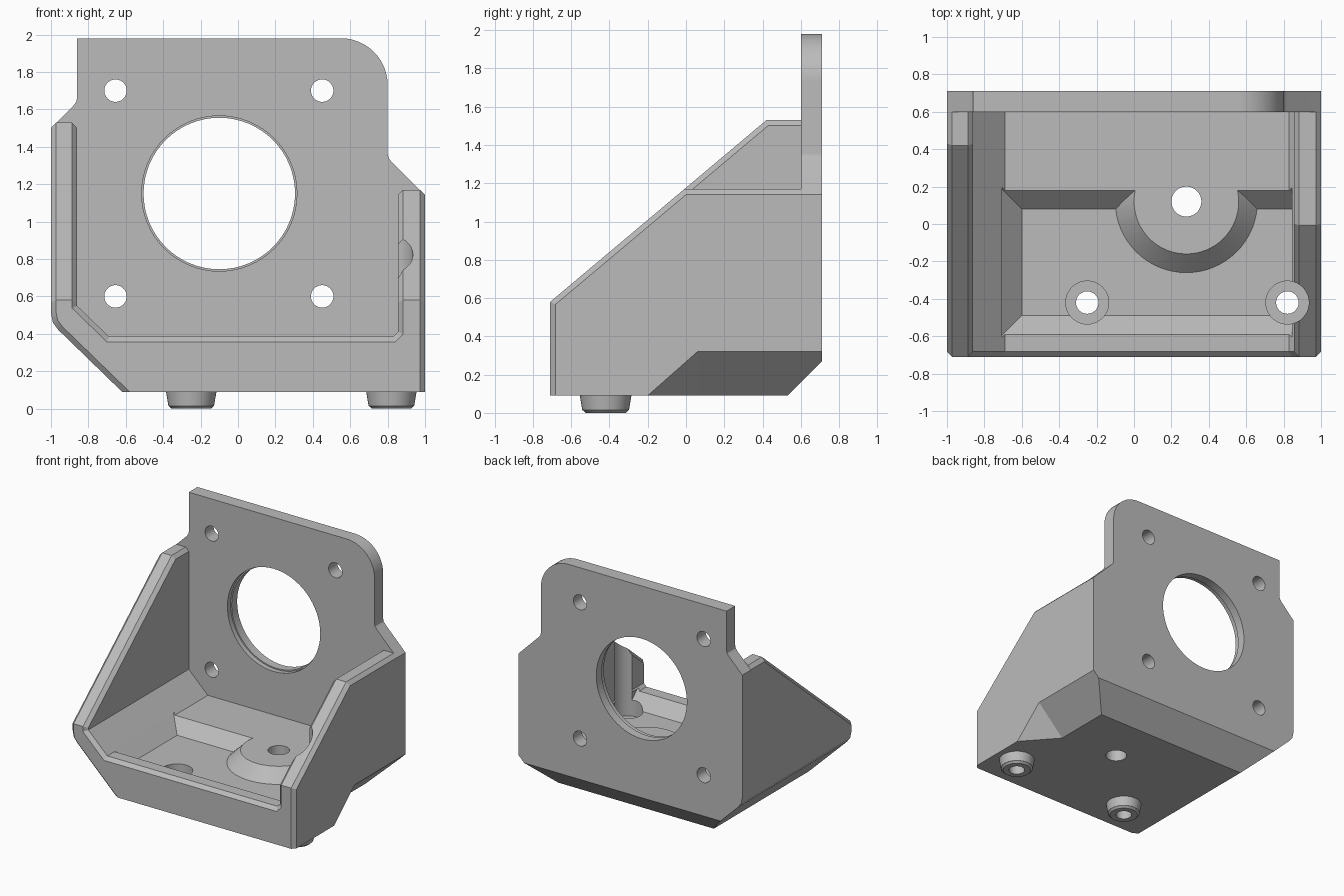
import bpy, bmesh, math
from mathutils import Matrix, Vector

if "Cube" in bpy.data.objects:
    bpy.data.objects.remove(bpy.data.objects["Cube"], do_unlink=True)

grey = bpy.data.materials.new("light_grey")
grey.use_nodes = True
COLOUR = (0.5, 0.5, 0.5, 1)
grey.diffuse_color = COLOUR
grey.node_tree.nodes["Principled BSDF"].inputs["Base Color"].default_value = COLOUR


def make(name, bm):
    bmesh.ops.recalc_face_normals(bm, faces=bm.faces)
    mesh = bpy.data.meshes.new(name)
    bm.to_mesh(mesh)
    bm.free()
    obj = bpy.data.objects.new(name, mesh)
    bpy.context.scene.collection.objects.link(obj)
    return obj


def loft(name, ring_a, ring_b):
    """Solid between two matching rings of points."""
    bm = bmesh.new()
    a = [bm.verts.new(p) for p in ring_a]
    b = [bm.verts.new(p) for p in ring_b]
    bm.faces.new(a)
    bm.faces.new(b)
    for i in range(len(a)):
        j = (i + 1) % len(a)
        bm.faces.new((a[i], a[j], b[j], b[i]))
    return make(name, bm)


def prism(name, pts, axis, lo, hi):
    place = (lambda p, d: (d, *p)) if axis == "x" else (lambda p, d: (p[0], d, p[1]))
    return loft(name, [place(p, lo) for p in pts], [place(p, hi) for p in pts])


def cone(name, centre, r1, r2, lo, hi, axis="z"):
    bm = bmesh.new()
    if axis == "z":
        m = Matrix.Translation((*centre, (lo + hi) / 2))
    else:
        m = Matrix.Translation((centre[0], (lo + hi) / 2, centre[1])) @ Matrix.Rotation(math.pi / 2, 4, "X")
    bmesh.ops.create_cone(bm, cap_ends=True, segments=64, radius1=r1, radius2=r2,
                          depth=hi - lo, matrix=m)
    return make(name, bm)


def combine(obj, tool, operation="DIFFERENCE"):
    mod = obj.modifiers.new("cut", "BOOLEAN")
    mod.operation, mod.solver, mod.object = operation, "EXACT", tool
    bpy.context.view_layer.update()
    graph = bpy.context.evaluated_depsgraph_get()
    mesh = bpy.data.meshes.new_from_object(obj.evaluated_get(graph))
    obj.modifiers.clear()
    obj.data = mesh
    bpy.data.objects.remove(tool, do_unlink=True)


def side_chamfer():
    """Cutter for the lower left edge, with a slanted front end."""
    section = [(-0.3, -0.54), (0.23, 0.06), (0.23, 1), (-0.3, 1)]
    ring = lambda t: [(1 - s / 2 + t, y, 0.09 + s / 2 + t) for s, y in section]
    return loft("side_chamfer", ring(-1), ring(1))


def finish(obj):
    obj.data.materials.clear()
    obj.data.materials.append(grey)
    for p in obj.data.polygons:
        p.material_index = 0
    bpy.ops.object.select_all(action="DESELECT")
    obj.select_set(True)
    bpy.context.view_layer.objects.active = obj
    bpy.ops.object.shade_smooth_by_angle(angle=math.radians(20))
    mod = obj.modifiers.new("even_normals", "WEIGHTED_NORMAL")
    mod.keep_sharp = True


LOWER_RIGHT = [(-1, 0.51), (-0.99, 0.46), (-0.96, 0.42), (-0.62, 0.09)]
FOOT_SPOTS = [(-0.25, -0.42), (0.82, -0.42)]
BOSS = (0.28, 0.12)

# Tray: outer block, trimmed by the sloping side outline, then hollowed
tray = prism("tray", LOWER_RIGHT + [(1, 0.09), (1, 1.17), (0, 1.17), (0, 1.53), (-1, 1.53)],
             "y", -2, 2)
combine(tray, prism("side_outline", [(-0.71, -1), (-0.71, 0.58), (0.6, 1.681), (0.6, 0.16),
                                     (0.4, -0.04), (0.4, -1)], "x", -2, 2), "INTERSECT")
combine(tray, prism("cavity", [(-0.86, 0.55), (-0.69, 0.385), (0.83, 0.385), (0.855, 0.41),
                               (0.855, 3), (-0.86, 3)], "y", -2, 2))


# Chamfer the rim of the tray
def is_rim(f):
    c, n = f.calc_center_median(), f.normal
    front = n.y < -0.9 and c.y < -0.7
    slope = n.z > 0.5 and n.y < -0.3
    return front or slope or (n.z > 0.9 and c.z > 1.1)


bm = bmesh.new()
bm.from_mesh(tray.data)
bmesh.ops.remove_doubles(bm, verts=bm.verts, dist=0.0005)
bmesh.ops.dissolve_limit(bm, angle_limit=0.01, verts=bm.verts, edges=bm.edges)
bm.normal_update()
rim_edges = []
for e in bm.edges:
    mid = (e.verts[0].co + e.verts[1].co) / 2
    if len(e.link_faces) == 2 and mid.z > 0.1 and mid.y < 0.59:
        if is_rim(e.link_faces[0]) != is_rim(e.link_faces[1]):
            rim_edges.append(e)
bmesh.ops.bevel(bm, geom=rim_edges, offset=0.028, offset_type="OFFSET", segments=1,
                affect="EDGES", clamp_overlap=False)
bm.to_mesh(tray.data)
bm.free()


# Lowered floor with sloping sides, leaving a round boss standing
def floor_ring(z):
    d = z - 0.285
    x0, x1, y0, y1 = -0.6 - d, 0.855, -0.49 - d, 0.08 + d
    return [(x0, y0, z), (x1, y0, z), (x1, y1, z), (x0, y1, z)]


pocket = loft("pocket", floor_ring(0.285), floor_ring(0.4))
combine(pocket, cone("boss", BOSS, 0.465, 0.245, 0.2, 0.42))
combine(tray, pocket)
combine(tray, side_chamfer())
combine(tray, cone("boss_hole", BOSS, 0.08, 0.08, -1, 1))
for spot in FOOT_SPOTS:
    combine(tray, cone("counterbore", spot, 0.115, 0.115, 0.2, 3))
    combine(tray, cone("screw_hole", spot, 0.06, 0.06, -1, 1))
finish(tray)

# Back plate with one rounded corner
arc = [(0.55 + 0.25 * math.cos(a), 1.73 + 0.25 * math.sin(a))
       for a in (math.pi / 2 * i / 12 for i in range(13))]
plate = prism("back_plate", LOWER_RIGHT + [(1, 0.09), (1, 1.14), (0.82, 1.32), (0.805, 1.34),
              (0.8, 1.36)] + arc + [(-0.86, 1.98), (-0.86, 1.66), (-0.865, 1.64),
              (-0.88, 1.62), (-1, 1.5)], "y", 0, 2)
combine(plate, prism("plate_side", [(0.6, 0.16), (0.71, 0.27), (0.71, 3), (0.6, 3)],
                     "x", -2, 2), "INTERSECT")
combine(plate, side_chamfer())
combine(plate, cone("bore", (-0.1, 1.15), 0.405, 0.405, 0, 1, "y"))
combine(plate, cone("bore_step", (-0.1, 1.15), 0.415, 0.415, 0, 0.64, "y"))
for x in (-0.655, 0.45):
    for z in (0.6, 1.7):
        combine(plate, cone("mount_hole", (x, z), 0.06, 0.06, 0, 1, "y"))
finish(plate)

# Tapered feet
for side, spot in zip(("right", "left"), FOOT_SPOTS):
    foot = cone(side + "_foot", spot, 0.122, 0.135, 0.015, 0.092)
    combine(foot, cone("foot_tip", spot, 0.105, 0.122, 0, 0.016), "UNION")
    combine(foot, cone("foot_hole", spot, 0.06, 0.06, -1, 1))
    finish(foot)
